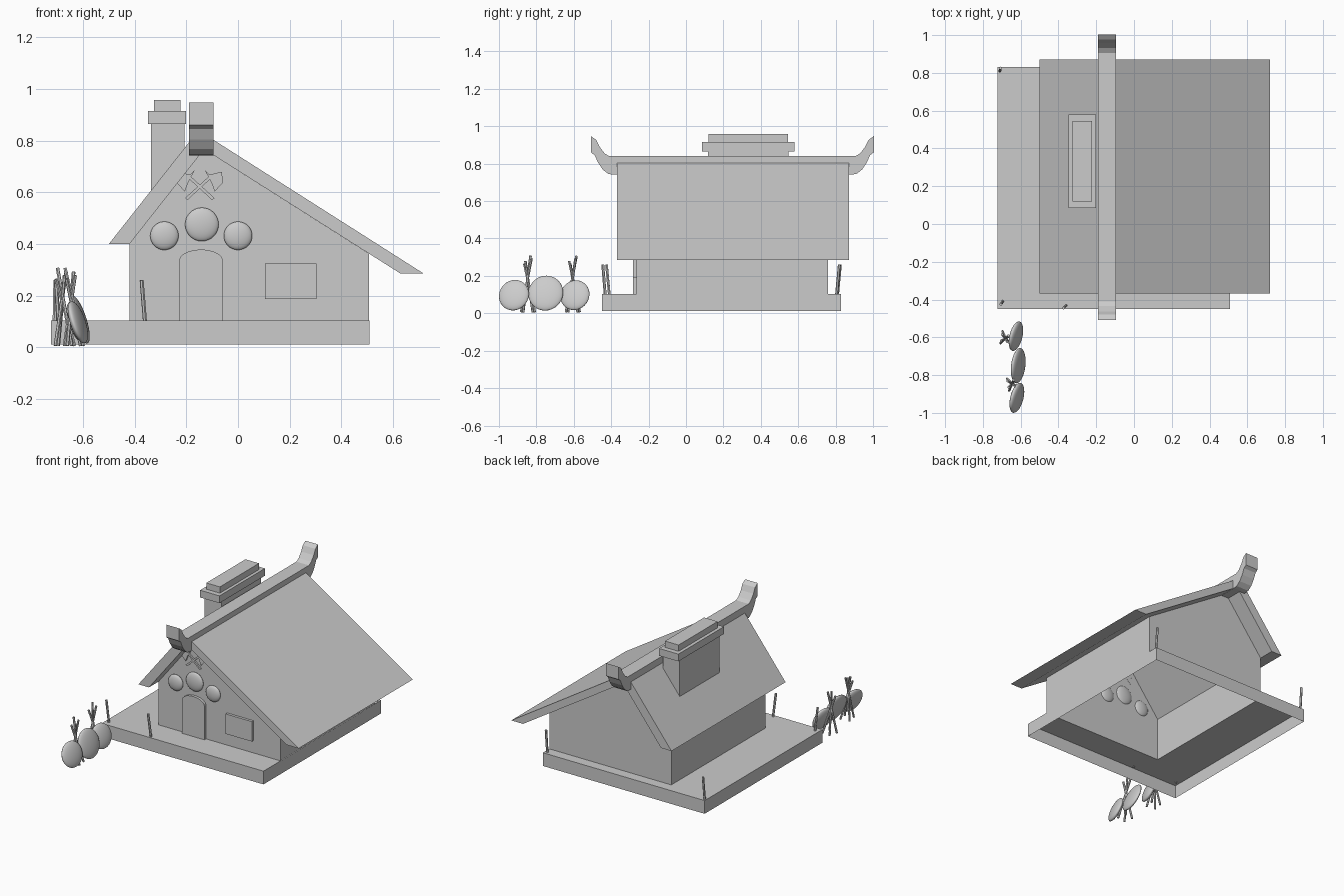
import bpy, bmesh, math
from mathutils import Vector

if "Cube" in bpy.data.objects:
    bpy.data.objects.remove(bpy.data.objects["Cube"])


def mesh_object(name, verts, faces):
    me = bpy.data.meshes.new(name)
    me.from_pydata(verts, [], faces)
    ob = bpy.data.objects.new(name, me)
    bpy.context.collection.objects.link(ob)
    bm = bmesh.new()
    bm.from_mesh(me)
    bmesh.ops.recalc_face_normals(bm, faces=bm.faces)
    bm.to_mesh(me)
    bm.free()
    return ob


def prism(name, pts, a, b, axis="y"):
    """Closed outline extruded from a to b along x or y."""
    n = len(pts)
    put = (lambda p, d: (p[0], d, p[1])) if axis == "y" else (lambda p, d: (d, p[0], p[1]))
    verts = [put(p, d) for d in (a, b) for p in pts]
    faces = [tuple(range(n)), tuple(range(2 * n - 1, n - 1, -1))]
    faces += [(i, (i + 1) % n, n + (i + 1) % n, n + i) for i in range(n)]
    return mesh_object(name, verts, faces)


def box(name, x0, x1, y0, y1, z0, z1):
    return prism(name, [(x0, z0), (x1, z0), (x1, z1), (x0, z1)], y0, y1)


def pole(name, p, q, r=0.007):
    p, q = Vector(p), Vector(q)
    bpy.ops.mesh.primitive_cylinder_add(vertices=6, radius=r, depth=(q - p).length, location=(p + q) / 2)
    ob = bpy.context.object
    ob.name = name
    ob.rotation_euler = (q - p).to_track_quat("Z", "Y").to_euler()


def shield(name, loc, scale, rot=(0, 0, 0)):
    bpy.ops.mesh.primitive_uv_sphere_add(segments=32, ring_count=16, radius=1, location=loc, rotation=rot)
    ob = bpy.context.object
    ob.name = name
    ob.scale = scale
    bpy.ops.object.shade_smooth()


X0, X1, Y0, Y1 = -0.42, 0.508, -0.265, 0.76   # house footprint
DECK = 0.103

# Hollow deck: skirt plus a top that leaves the house footprint open
outer = [(-0.723, -0.45), (0.509, -0.45), (0.509, 0.83), (-0.723, 0.83)]
top = outer[:2] + [(0.509, Y0), (X0, Y0), (X0, Y1), (0.509, Y1)] + outer[2:]
verts = [(x, y, 0.012) for x, y in outer] + [(x, y, DECK) for x, y in top]
mesh_object("deck", verts, [(0, 1, 5, 4), (1, 2, 10, 9, 6, 5), (2, 3, 11, 10),
                            (3, 0, 4, 11), tuple(range(4, 12))])

# House walls, open below and above
gable = [(X0, DECK), (X1, DECK), (X1, 0.362), (-0.131, 0.767), (X0, 0.40)]
verts = [(x, y, z) for y in (Y0, Y1) for x, z in gable]
mesh_object("walls", verts, [(0, 1, 2, 3, 4), (9, 8, 7, 6, 5), (0, 4, 9, 5), (1, 6, 7, 2)])

# Uneven gable roof
prism("roof", [(-0.5, 0.40), (-0.153, 0.84), (0.72, 0.285), (0.63, 0.285), (-0.131, 0.767), (-0.42, 0.40)],
      -0.369, 0.872)

# Ridge beam with upswept ends, mirrored about the roof's middle
mid = 0.248
half = [(-0.39, 0.742), (-0.415, 0.745), (-0.445, 0.768), (-0.47, 0.805), (-0.488, 0.845), (-0.508, 0.86),
        (-0.508, 0.947), (-0.48, 0.927), (-0.462, 0.89), (-0.435, 0.855), (-0.41, 0.84)]
ridge = half + [(2 * mid - y, z) for y, z in reversed(half)]
prism("ridge_beam", ridge, -0.19, -0.094, "x")

# Chimney
prism("chimney", [(-0.336, 0.57), (-0.208, 0.73), (-0.208, 0.87), (-0.336, 0.87)], 0.118, 0.548)
box("chimney_collar", -0.348, -0.201, 0.085, 0.58, 0.865, 0.915)
box("chimney_top", -0.325, -0.222, 0.12, 0.545, 0.915, 0.958)

# Door with arched head, and window
arch = [(-0.143 + 0.085 * math.cos(a), 0.335 + 0.044 * math.sin(a))
        for a in [math.pi * i / 10 for i in range(11)]]
prism("door", [(-0.228, DECK), (-0.058, DECK)] + arch, -0.283, Y0)
box("window", 0.104, 0.303, -0.283, Y0, 0.188, 0.325)

# Round shields over the door
for i, (x, z, r) in enumerate([(-0.285, 0.432, 0.055), (-0.14, 0.476, 0.065), (0.0, 0.432, 0.055)]):
    shield(f"wall_shield_{i}", (x, -0.27, z), (r, 0.02, r))

# Crossed axes in the gable
cx = -0.148
blade = [(0.02, 0.685), (0.037, 0.668), (0.085, 0.68), (0.09, 0.638), (0.058, 0.603), (0.045, 0.638)]
handle = [(-0.057, 0.578), (-0.048, 0.57), (0.05, 0.66), (0.042, 0.668)]
for side in (1, -1):
    for part, pts in (("blade", blade), ("handle", handle)):
        prism(f"axe_{part}_{side}", [(cx + side * x, z) for x, z in pts], -0.276, -0.264)

# Leaning posts on the deck
for i, (a, b) in enumerate([((-0.695, -0.41), (-0.705, -0.425)), ((-0.36, -0.432), (-0.373, -0.445)),
                            ((-0.71, 0.81), (-0.707, 0.825)), ((0.492, 0.805), (0.492, 0.82))]):
    pole(f"deck_post_{i}", (*a, DECK - 0.005), (*b, 0.26), 0.008)

# Two spear stacks, each of crossing poles
for s, (x, y) in enumerate([(-0.67, -0.605), (-0.635, -0.845)]):
    for k in range(4):
        a = math.radians(35 + 90 * k + 20 * s)
        dx, dy = math.cos(a), math.sin(a)
        pole(f"spear_{s}_{k}", (x + 0.045 * dx, y + 0.045 * dy, 0.006),
             (x - 0.024 * dx - 0.015, y - 0.024 * dy, 0.265 + 0.014 * k))

# Shields leaning on the spear stacks
for i, (x, y, z, r, yaw) in enumerate([(-0.625, -0.594, 0.097, 0.08, -14), (-0.613, -0.75, 0.108, 0.094, -7),
                                       (-0.62, -0.92, 0.097, 0.082, -14)]):
    shield(f"ground_shield_{i}", (x, y, z), (0.024, r, r * 1.04),
           (0, math.radians(-18), math.radians(yaw)))
